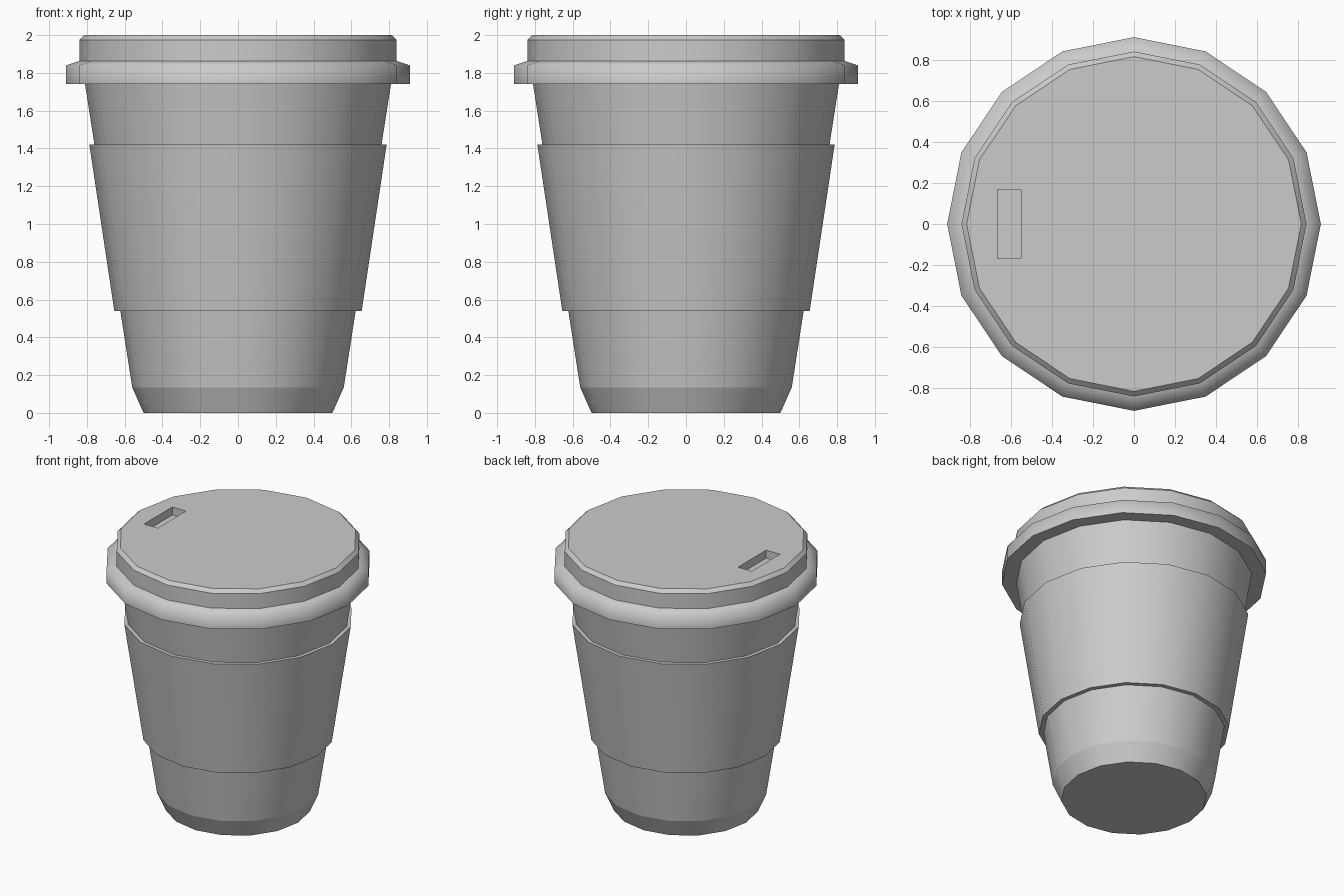
import bpy, bmesh
from math import cos, sin, tau

if "Cube" in bpy.data.objects:
    bpy.data.objects.remove(bpy.data.objects["Cube"])

SIDES = 16


def lathe(name, profile, sharp=(), loop=False):
    """Revolve (radius, z) points; cap both ends, or close the profile into a ring."""
    bm = bmesh.new()
    rings = [[bm.verts.new((r * cos(tau * i / SIDES), r * sin(tau * i / SIDES), z))
              for i in range(SIDES)] for r, z in profile]
    pairs = list(zip(rings, rings[1:]))
    if loop:
        pairs.append((rings[-1], rings[0]))
    for a, b in pairs:
        for i in range(SIDES):
            j = (i + 1) % SIDES
            bm.faces.new((a[i], a[j], b[j], b[i])).smooth = True
    if not loop:
        bm.faces.new(rings[0][::-1])
        bm.faces.new(rings[-1])
    for k in sharp:
        for i in range(SIDES):
            bm.edges.get((rings[k][i], rings[k][(i + 1) % SIDES])).smooth = False
    bmesh.ops.recalc_face_normals(bm, faces=bm.faces)
    mesh = bpy.data.meshes.new(name)
    bm.to_mesh(mesh)
    bm.free()
    obj = bpy.data.objects.new(name, mesh)
    bpy.context.collection.objects.link(obj)
    return obj


# Tapered cup with a chamfered foot; its top is hidden inside the lid
lathe("cup_body", [(0.50, 0), (0.56, 0.135), (0.816, 1.78)], sharp=(0, 1, 2))

# Sleeve wrapped around the cup
lathe("cup_sleeve", [(0.655, 0.54), (0.787, 1.42), (0.755, 1.42), (0.618, 0.54)],
      sharp=range(4), loop=True)

# Lid with a rounded lower rim and a chamfered top edge
lid = lathe("lid", [(0.91, 1.74), (0.91, 1.84), (0.84, 1.863), (0.84, 1.975), (0.815, 2.0)],
            sharp=(0, 2, 3, 4))

# Drinking slot cut into the lid
bpy.ops.mesh.primitive_cube_add(size=1, location=(-0.607, 0, 1.99))
cutter = bpy.context.object
cutter.name = "drink_slot_cutter"
cutter.scale = (0.114, 0.335, 0.10)
cutter.hide_render = True
cutter.display_type = 'WIRE'
cut = lid.modifiers.new("drink_slot", 'BOOLEAN')
cut.operation = 'DIFFERENCE'
cut.solver = 'EXACT'
cut.object = cutter
